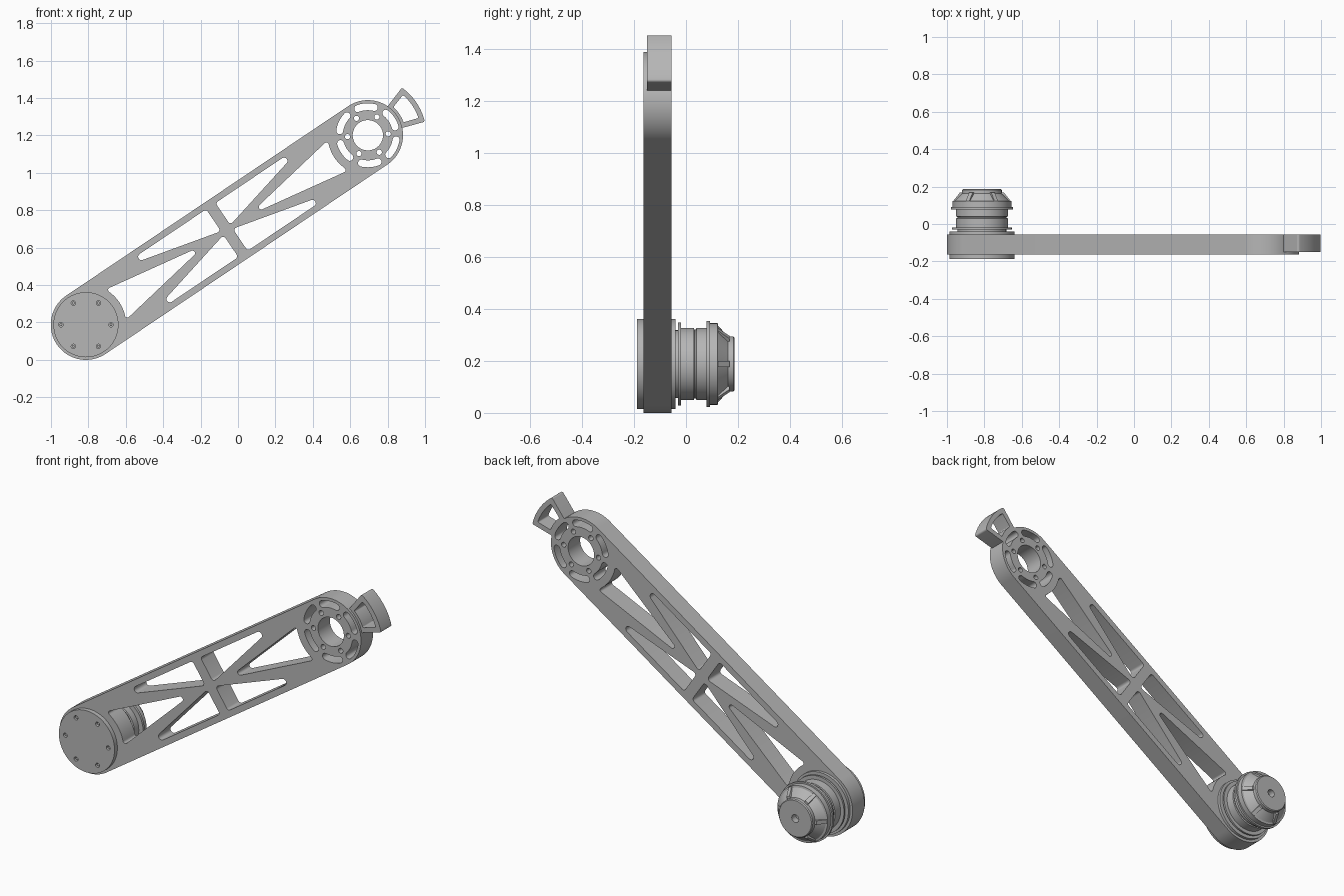
import bpy, bmesh, math
from mathutils import Matrix, Vector

cube = bpy.data.objects.get("Cube")
if cube:
    bpy.data.objects.remove(cube, do_unlink=True)

GREY = (0.47, 0.47, 0.47, 1)
metal = bpy.data.materials.new("grey_metal")
metal.use_nodes = True
metal.diffuse_color = GREY
metal.node_tree.nodes["Principled BSDF"].inputs["Base Color"].default_value = GREY

# Arm frame: u runs from the drive pivot to the joint, v across, w to the front
TILT = math.radians(33.9)
LENGTH = 1.816
HALF = LENGTH / 2
RADIUS = 0.188
PIVOT = Vector((-0.813, 0, 0.188))
FRAME = (Matrix.Translation(PIVOT) @ Matrix.Rotation(math.pi / 2, 4, 'X')
         @ Matrix.Rotation(TILT, 4, 'Z'))
UPRIGHT = Matrix.Translation(PIVOT) @ Matrix.Rotation(math.pi / 2, 4, 'X')


def finish(name, bm, matrix):
    bmesh.ops.remove_doubles(bm, verts=bm.verts, dist=0.0002)
    bmesh.ops.recalc_face_normals(bm, faces=bm.faces)
    mesh = bpy.data.meshes.new(name)
    bm.to_mesh(mesh)
    bm.free()
    mesh.materials.append(metal)
    obj = bpy.data.objects.new(name, mesh)
    obj.matrix_world = matrix
    bpy.context.collection.objects.link(obj)
    bpy.ops.object.select_all(action='DESELECT')
    obj.select_set(True)
    bpy.context.view_layer.objects.active = obj
    bpy.ops.object.shade_smooth_by_angle(angle=math.radians(30))
    return obj


def plate(name, loops, front, back, matrix):
    """Outline with holes, extruded between two y depths."""
    curve = bpy.data.curves.new(name + "_outline", 'CURVE')
    curve.dimensions = '2D'
    curve.fill_mode = 'BOTH'
    curve.extrude = (back - front) / 2
    for loop in loops:
        spline = curve.splines.new('POLY')
        spline.points.add(len(loop) - 1)
        for point, (u, v) in zip(spline.points, loop):
            point.co = (u, v, 0, 1)
        spline.use_cyclic_u = True
    helper = bpy.data.objects.new(name + "_outline", curve)
    bpy.context.collection.objects.link(helper)
    bpy.context.view_layer.update()
    bm = bmesh.new()
    bm.from_mesh(helper.to_mesh())
    helper.to_mesh_clear()
    bpy.data.objects.remove(helper, do_unlink=True)
    bpy.data.curves.remove(curve)
    bmesh.ops.translate(bm, verts=bm.verts, vec=(0, 0, -(front + back) / 2))
    return finish(name, bm, matrix)


def lathe(name, profile, matrix):
    """Profile of (radius, y) turned round the drive axis."""
    bm = bmesh.new()
    verts = [bm.verts.new((r, 0, -y)) for r, y in profile]
    edges = [bm.edges.new(pair) for pair in zip(verts, verts[1:])]
    bmesh.ops.spin(bm, geom=verts + edges, cent=(0, 0, 0), axis=(0, 0, 1),
                   angle=math.tau, steps=64)
    return finish(name, bm, matrix)


def arc(cx, cy, r, start, end, steps=16):
    return [(cx + r * math.cos(math.radians(start + (end - start) * i / steps)),
             cy + r * math.sin(math.radians(start + (end - start) * i / steps)))
            for i in range(steps + 1)]


def circle(cx, cy, r, steps=32):
    return arc(cx, cy, r, 0, 360, steps)[:-1]


def polar_ring(cx, r, start):
    return [arc(cx, 0, r, start + 60 * i, start + 60 * i, 1)[0] for i in range(6)]


def rounded(points, radii, steps=6):
    """Polygon with each corner replaced by a fillet."""
    result = []
    n = len(points)
    for i, r in enumerate(radii):
        p = Vector(points[i])
        if not r:
            result.append(tuple(p))
            continue
        a = (Vector(points[i - 1]) - p).normalized()
        b = (Vector(points[(i + 1) % n]) - p).normalized()
        half = a.angle(b) / 2
        centre = p + (a + b).normalized() * r / math.sin(half)
        t1 = p + a * r / math.tan(half) - centre
        t2 = p + b * r / math.tan(half) - centre
        sweep = t1.angle_signed(t2)
        for k in range(steps + 1):
            result.append(tuple(centre + Matrix.Rotation(-sweep * k / steps, 2) @ t1))
    return result


def slot(cx, r_in, r_out, mid, spread):
    """Curved slot with round ends."""
    r = (r_in + r_out) / 2
    w = (r_out - r_in) / 2
    a, b = mid - spread, mid + spread
    ends = [arc(cx, 0, r, t, t, 1)[0] for t in (a, b)]
    return (arc(cx, 0, r_out, a, b) + arc(*ends[1], w, b, b + 180, 8)[1:-1]
            + arc(cx, 0, r_in, b, a) + arc(*ends[0], w, a + 180, a + 360, 8)[1:-1])


# Truss arm: stadium outline, two end windows and four side windows
outline = arc(0, 0, RADIUS, 90, 270, 40) + arc(LENGTH, 0, RADIUS, -90, 90, 40)
bow = arc(0, 0, 0.215, 27, -27, 12)
end_window = rounded([(0.77, 0)] + bow[::-1], [0.014] + [0.012] + [0] * 11 + [0.012])
side_window = rounded([(0.30, 0.154), (0.878, 0.154), (0.878, 0.012)],
                      [0.018, 0.016, 0.016])
windows = [end_window, [(LENGTH - u, v) for u, v in end_window]]
for side in (1, -1):
    windows.append([(u, side * v) for u, v in side_window])
    windows.append([(LENGTH - u, side * v) for u, v in side_window])

# Joint end: bore, bolt holes and curved slots
joint = [circle(LENGTH, 0, 0.081, 48)]
joint += [circle(u, v, 0.014, 16) for u, v in polar_ring(LENGTH, 0.109, -30)]
joint += [slot(LENGTH, 0.134, 0.171, 60 * i, 17) for i in range(6)]
plate("truss_arm", [outline] + windows + joint, -0.163, -0.056, FRAME)

# Hollow stop tab beyond the joint
tab_outer = rounded(arc(LENGTH, 0, 0.313, -20.5, 20.5, 12)
                    + arc(LENGTH, 0, 0.18, 22, -22, 12),
                    [0.01] + [0] * 11 + [0.01] + [0] * 13)
tab_hole = rounded(arc(LENGTH, 0, 0.286, -15, 15, 12)
                   + arc(LENGTH, 0, 0.203, 14, -14, 12),
                   [0.008] + [0] * 11 + [0.008] * 2 + [0] * 11 + [0.008])
plate("stop_tab", [tab_outer, tab_hole], -0.15, -0.056, FRAME)

# Front cover with recessed screws
screws = polar_ring(0, 0.134, 0)
plate("front_cover", [circle(0, 0, 0.174, 64)]
      + [circle(u, v, 0.012, 16) for u, v in screws], -0.188, -0.16, UPRIGHT)
plate("cover_screws", [circle(u, v, 0.008, 6) for u, v in screws],
      -0.18, -0.16, UPRIGHT)

# Turned drive hub behind the arm
lathe("drive_hub", [
    (0, -0.06), (0.173, -0.06), (0.173, -0.04), (0.13, -0.04), (0.13, -0.03),
    (0.16, -0.03), (0.16, -0.019), (0.139, -0.019), (0.139, 0.03), (0.132, 0.032),
    (0.132, 0.038), (0.139, 0.04), (0.139, 0.078), (0.166, 0.078), (0.166, 0.092),
    (0.157, 0.092), (0.157, 0.122), (0.146, 0.124), (0.106, 0.162), (0.106, 0.182),
    (0.101, 0.187), (0.022, 0.187), (0.022, 0.15), (0, 0.15)], UPRIGHT)

# Six ribs on the tapered nose
ribs = bmesh.new()
for i in range(6):
    turn = Matrix.Rotation(math.radians(60 * i), 4, 'Z')
    sides = [[ribs.verts.new(turn @ Vector((r, t, -y)))
              for r, y in ((0.09, 0.12), (0.156, 0.12), (0.118, 0.168), (0.09, 0.168))]
             for t in (-0.011, 0.011)]
    ribs.faces.new(sides[0])
    ribs.faces.new(sides[1][::-1])
    for k in range(4):
        j = (k + 1) % 4
        ribs.faces.new((sides[0][k], sides[1][k], sides[1][j], sides[0][j]))
finish("nose_ribs", ribs, UPRIGHT)
